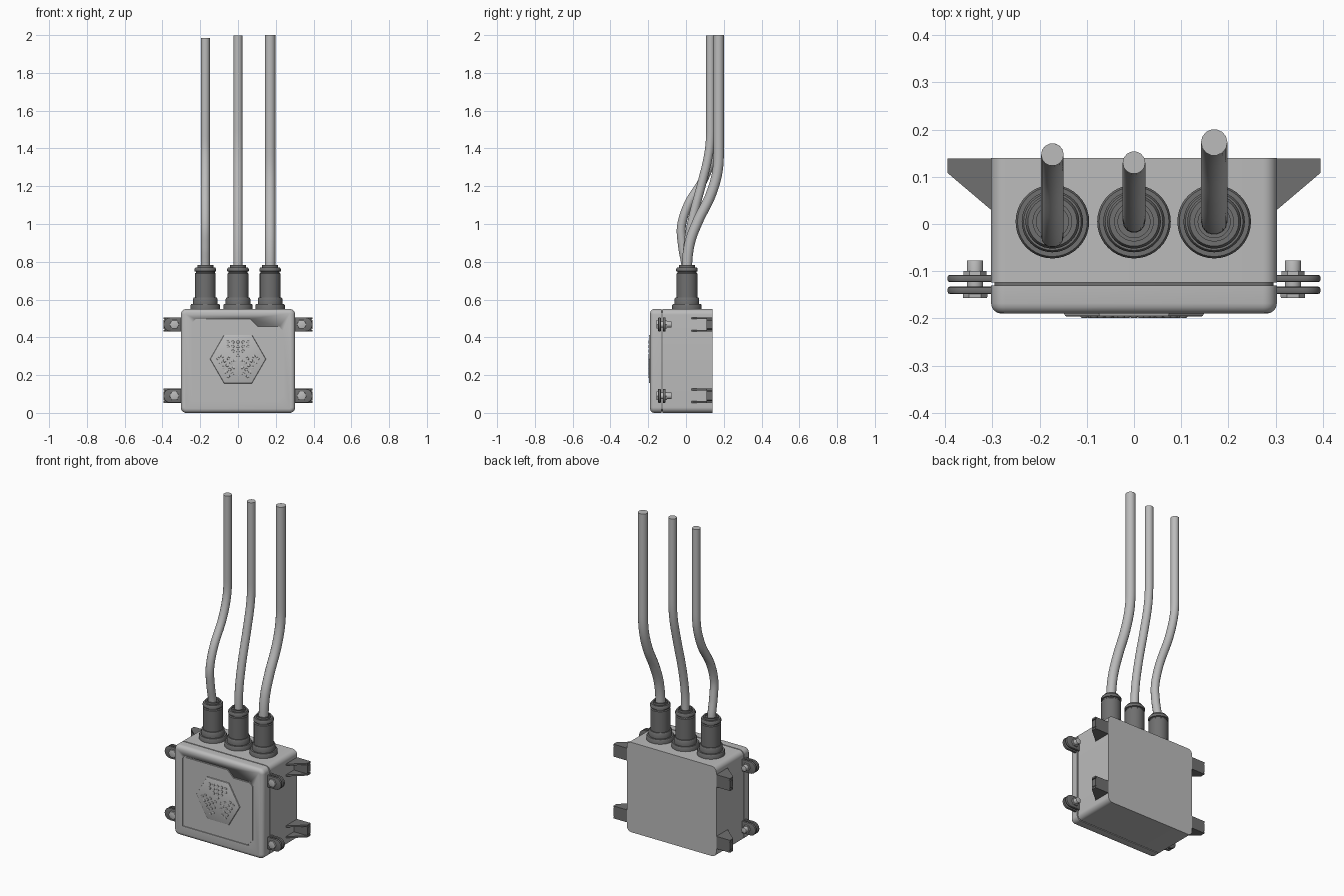
import bpy, bmesh, math
from mathutils import Vector, Matrix

cube = bpy.data.objects.get("Cube")
if cube:
    bpy.data.objects.remove(cube, do_unlink=True)


def material(name, value):
    m = bpy.data.materials.new(name)
    m.use_nodes = True
    m.diffuse_color = (value, value, value, 1)
    m.node_tree.nodes["Principled BSDF"].inputs["Base Color"].default_value = m.diffuse_color
    return m


LIGHT = material("light grey", 0.5)
DARK = material("dark grey", 0.16)


def activate(ob):
    bpy.ops.object.select_all(action='DESELECT')
    ob.select_set(True)
    bpy.context.view_layer.objects.active = ob


def finish(bm, name, mat, smooth=True):
    bmesh.ops.recalc_face_normals(bm, faces=bm.faces)
    me = bpy.data.meshes.new(name)
    bm.to_mesh(me)
    bm.free()
    me.materials.append(mat)
    ob = bpy.data.objects.new(name, me)
    bpy.context.collection.objects.link(ob)
    if smooth:
        activate(ob)
        bpy.ops.object.shade_smooth_by_angle(angle=math.radians(35))
    return ob


def prism(name, mat, outline, a, b, axis='y', bevel=0.0, both=False):
    """Extrude an outline from a to b; bevel rounds the rim at a (and b)."""
    bm = bmesh.new()
    place = (lambda u, v, d: (u, d, v)) if axis == 'y' else (lambda u, v, d: (u, v, d))
    face = bm.faces.new([bm.verts.new(place(u, v, a)) for u, v in outline])
    ext = bmesh.ops.extrude_face_region(bm, geom=[face], use_keep_orig=True)
    shift = Vector(place(0, 0, b - a))
    top = [g for g in ext["geom"] if isinstance(g, bmesh.types.BMVert)]
    bmesh.ops.translate(bm, verts=top, vec=shift)
    bmesh.ops.recalc_face_normals(bm, faces=bm.faces)
    if bevel:
        k = 1 if axis == 'y' else 2
        rims = (a, b) if both else (a,)
        edges = [e for e in bm.edges
                 if any(all(abs(v.co[k] - r) < 1e-5 for v in e.verts) for r in rims)]
        bmesh.ops.bevel(bm, geom=edges, offset=bevel, segments=4 if bevel > 0.01 else 2,
                        profile=0.5, affect='EDGES')
    return finish(bm, name, mat)


def rounded(x0, x1, z0, z1, r, n=8):
    pts = []
    for i, (cx, cz) in enumerate([(x1 - r, z1 - r), (x0 + r, z1 - r),
                                  (x0 + r, z0 + r), (x1 - r, z0 + r)]):
        for j in range(n + 1):
            t = math.pi / 2 * (i + j / n)
            pts.append((cx + r * math.cos(t), cz + r * math.sin(t)))
    return pts


def ngon(cx, cz, r, n):
    return [(cx + r * math.cos(math.tau * i / n), cz + r * math.sin(math.tau * i / n))
            for i in range(n)]


def lathe(name, mat, profile, x, y):
    bm = bmesh.new()
    verts = [bm.verts.new((r, 0, z)) for r, z in profile]
    edges = [bm.edges.new(p) for p in zip(verts, verts[1:])]
    bmesh.ops.spin(bm, geom=verts + edges, cent=(0, 0, 0), axis=(0, 0, 1),
                   angle=math.tau, steps=40)
    bmesh.ops.remove_doubles(bm, verts=bm.verts, dist=1e-5)
    bmesh.ops.translate(bm, verts=bm.verts, vec=(x, y, 0))
    return finish(bm, name, mat)


# Housing: back body, recessed seam core and front lid
prism("body", LIGHT, rounded(-0.303, 0.303, 0, 0.55, 0.03), -0.124, 0.14)
prism("seam_gasket", DARK, rounded(-0.296, 0.296, 0.007, 0.543, 0.025), -0.14, -0.11)
lid = prism("lid", LIGHT, rounded(-0.303, 0.303, 0, 0.55, 0.03), -0.19, -0.13, bevel=0.022)


# Stepped decorative groove on the lid
def panel(d):
    return [(-0.242 + d, 0.065 + d), (0.205 - d * 0.4, 0.065 + d), (0.238 - d, 0.098 + d * 0.4),
            (0.238 - d, 0.435 - d * 0.4), (0.218 - d * 0.4, 0.457 - d), (0.105 - d * 0.4, 0.457 - d),
            (0.065 - d * 0.4, 0.497 - d), (-0.225 + d * 0.4, 0.497 - d),
            (-0.242 + d, 0.48 - d * 0.4)]


cutter = prism("groove_cutter", LIGHT, panel(0), -0.2, -0.185)
cutter.hide_render = True
mod = lid.modifiers.new("groove", 'BOOLEAN')
mod.operation = 'DIFFERENCE'
mod.solver = 'EXACT'
mod.object = cutter
activate(lid)
bpy.ops.object.modifier_apply(modifier=mod.name)
bpy.data.objects.remove(cutter, do_unlink=True)
prism("lid_panel", LIGHT, panel(0.007), -0.19, -0.18)

# Raised hexagon badge with three clusters of studs
CZ = 0.285
prism("hexagon_plate", LIGHT, ngon(0, CZ, 0.148, 6), -0.1965, -0.188, bevel=0.006)
rows = [(0.09, 5), (0.066, 5), (0.042, 3), (0.018, 1)]
for k in range(3):
    turn = Matrix.Rotation(math.tau * k / 3, 2)
    for dist, count in rows:
        for i in range(count):
            p = turn @ Vector(((i - (count - 1) / 2) * 0.027, dist))
            prism("stud", LIGHT, ngon(p.x, CZ + p.y, 0.008, 12), -0.199, -0.195, bevel=0.002)


# Side lugs with bolts, and rear mounting brackets
def lug_outline(s, z):
    h = 0.037
    arc = [(0.358 + h * math.sin(math.pi * i / 12), z - h * math.cos(math.pi * i / 12))
           for i in range(13)]
    return [(s * x, c) for x, c in [(0.285, z - h)] + arc + [(0.285, z + h)]]


for s, side in ((1, "left"), (-1, "right")):
    for z, level in ((0.468, "upper"), (0.09, "lower")):
        tag = f"{side}_{level}"
        prism(f"lid_lug_{tag}", DARK, lug_outline(s, z), -0.148, -0.133, bevel=0.004, both=True)
        prism(f"body_lug_{tag}", DARK, lug_outline(s, z), -0.123, -0.108, bevel=0.004, both=True)
        bx = s * 0.337
        prism(f"bolt_shaft_{tag}", LIGHT, ngon(bx, z, 0.017, 20), -0.15, -0.077, bevel=0.002, both=True)
        prism(f"bolt_head_{tag}", LIGHT, ngon(bx, z, 0.026, 6), -0.157, -0.147, bevel=0.002)
        prism(f"bolt_nut_{tag}", LIGHT, ngon(bx, z, 0.024, 6), -0.11, -0.1)
        # Back plate with clipped corners, stiffened by two gussets
        plate = [(0.29, z - 0.038), (0.375, z - 0.038), (0.395, z - 0.022),
                 (0.395, z + 0.022), (0.375, z + 0.038), (0.29, z + 0.038)]
        prism(f"bracket_plate_{tag}", DARK, [(s * x, c) for x, c in plate], 0.108, 0.139)
        wedge = [(0.29, 0.022), (0.303, 0.03), (0.395, 0.108), (0.395, 0.139), (0.29, 0.139)]
        for e in (-1, 1):
            c = z + e * 0.033
            prism(f"bracket_gusset_{tag}", DARK, [(s * x, y) for x, y in wedge],
                  c - 0.005, c + 0.005, axis='z')

# Cable glands
gland = [(0, 0.545), (0.078, 0.545), (0.078, 0.57), (0.074, 0.576), (0.065, 0.576),
         (0.065, 0.604), (0.061, 0.61), (0.055, 0.61), (0.055, 0.738), (0.05, 0.742),
         (0.05, 0.748), (0.057, 0.75), (0.057, 0.762), (0.052, 0.77), (0.042, 0.77),
         (0.042, 0.782), (0.034, 0.782), (0.034, 0.77), (0, 0.77)]
# Cables: x, radius, then (y, z) points of the path
cables = [("right", -0.173, 0.024, [(0, 0.76), (-0.018, 0.88), (-0.024, 0.99), (0.015, 1.11),
                                    (0.095, 1.24), (0.14, 1.37), (0.147, 1.5), (0.147, 1.985)]),
          ("middle", 0.0, 0.024, [(0.005, 0.76), (0.012, 0.9), (0.04, 1.05), (0.085, 1.22),
                                  (0.12, 1.37), (0.13, 1.5), (0.13, 1.997)]),
          ("left", 0.17, 0.028, [(0.005, 0.76), (0.02, 0.9), (0.065, 1.02), (0.125, 1.14),
                                 (0.163, 1.26), (0.173, 1.38), (0.173, 2.0)])]
for side, x, radius, path in cables:
    lathe(f"gland_{side}", DARK, gland, x, 0.005)
    cu = bpy.data.curves.new(f"cable_{side}", 'CURVE')
    cu.dimensions = '3D'
    cu.bevel_depth = radius
    cu.bevel_resolution = 5
    cu.use_fill_caps = True
    cu.resolution_u = 8
    sp = cu.splines.new('BEZIER')
    sp.bezier_points.add(len(path) - 1)
    for i, (y, z) in enumerate(path):
        bp = sp.bezier_points[i]
        bp.co = (x, y, z)
        # Handles follow the neighbouring points, upright at both ends
        y0, z0 = path[max(i - 1, 0)]
        y1, z1 = path[min(i + 1, len(path) - 1)]
        upright = i == 0 or i >= len(path) - 2
        d = Vector((0, 0 if upright else y1 - y0, z1 - z0)).normalized()
        bp.handle_left = bp.co - d * (z - z0) * 0.35
        bp.handle_right = bp.co + d * (z1 - z) * 0.35
    cu.materials.append(LIGHT)
    ob = bpy.data.objects.new(f"cable_{side}", cu)
    bpy.context.collection.objects.link(ob)
    activate(ob)
    bpy.ops.object.convert(target='MESH')
    bpy.ops.object.shade_smooth_by_angle(angle=math.radians(35))
